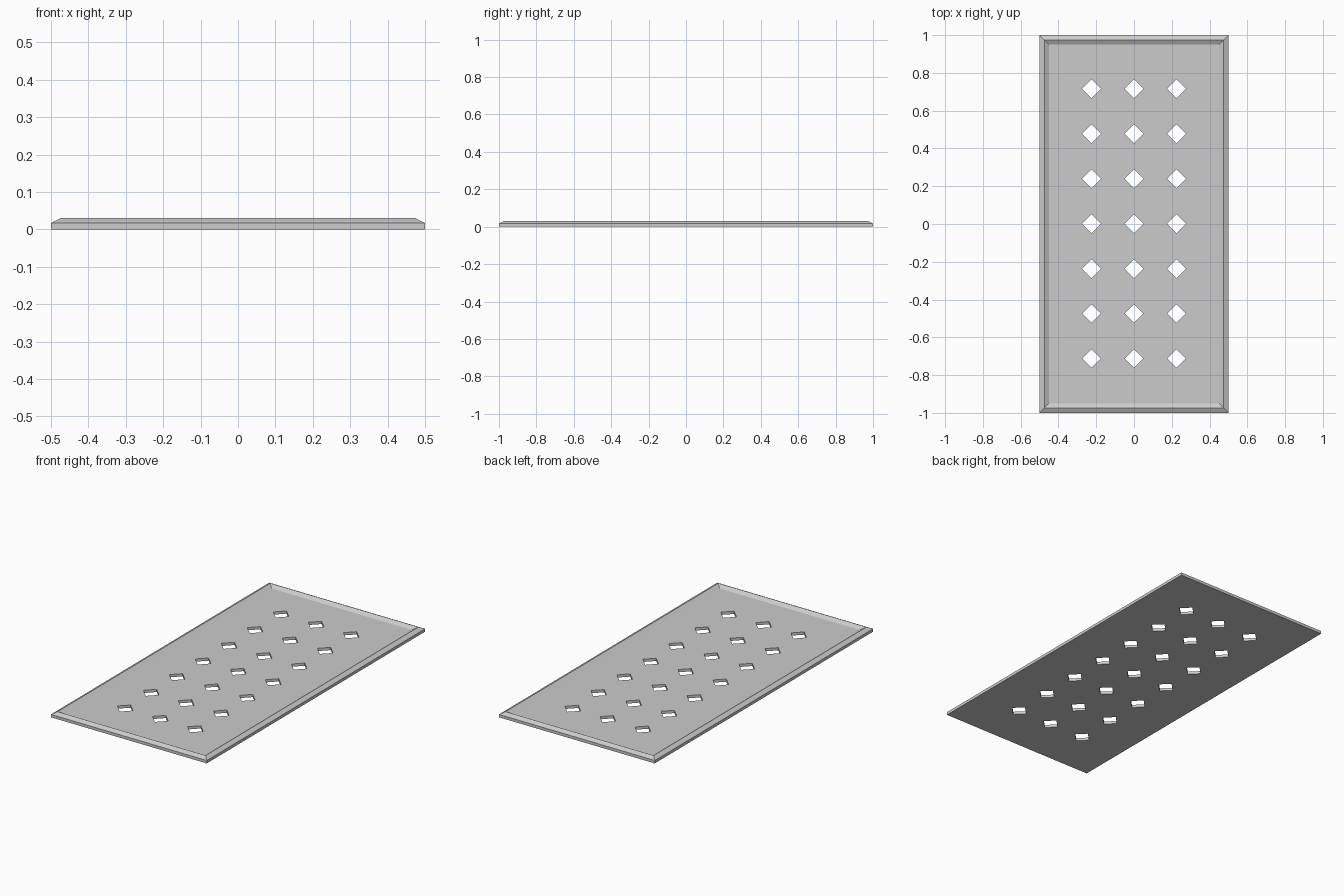
import bpy, bmesh
from math import pi

if "Cube" in bpy.data.objects:
    bpy.data.objects.remove(bpy.data.objects["Cube"])

ROWS, COLS = 7, 3
ROW_STEP, COL_STEP = 0.238, 0.225
HOLE_R = 0.05


def make_object(name, bm):
    bmesh.ops.recalc_face_normals(bm, faces=bm.faces)
    mesh = bpy.data.meshes.new(name)
    bm.to_mesh(mesh)
    bm.free()
    obj = bpy.data.objects.new(name, mesh)
    bpy.context.collection.objects.link(obj)
    return obj


# Tray: rectangular rings (inset, z) form the wall, chamfered rim and recessed floor
bm = bmesh.new()
rings = []
for inset, z in [(0, 0), (0, 0.017), (0.025, 0.03), (0.05, 0.016)]:
    x, y = 0.5 - inset, 1.0 - inset
    rings.append([bm.verts.new((sx * x, sy * y, z))
                  for sx, sy in ((-1, -1), (1, -1), (1, 1), (-1, 1))])
for a, b in zip(rings, rings[1:]):
    for i in range(4):
        j = (i + 1) % 4
        bm.faces.new((a[i], a[j], b[j], b[i]))
bm.faces.new(rings[0][::-1])
bm.faces.new(rings[-1])
tray = make_object("perforated_tray", bm)

# Diamond cutters: a grid of four-sided prisms
bm = bmesh.new()
for r in range(ROWS):
    for c in range(COLS):
        cx = (c - (COLS - 1) / 2) * COL_STEP
        cy = (r - (ROWS - 1) / 2) * ROW_STEP + 0.002
        pts = [(cx + HOLE_R, cy), (cx, cy + HOLE_R), (cx - HOLE_R, cy), (cx, cy - HOLE_R)]
        base = bm.faces.new([bm.verts.new((px, py, -0.05)) for px, py in pts])
        ext = bmesh.ops.extrude_face_region(bm, geom=[base])
        top = [v for v in ext["geom"] if isinstance(v, bmesh.types.BMVert)]
        bmesh.ops.translate(bm, verts=top, vec=(0, 0, 0.15))
cutter = make_object("diamond_hole_cutter", bm)
cutter.hide_render = True

# Punch the holes through the floor
mod = tray.modifiers.new("diamond_holes", 'BOOLEAN')
mod.operation = 'DIFFERENCE'
mod.solver = 'EXACT'
mod.object = cutter
bpy.context.view_layer.objects.active = tray
tray.select_set(True)
bpy.ops.object.modifier_apply(modifier=mod.name)
bpy.data.objects.remove(cutter)
bpy.ops.object.shade_smooth_by_angle(angle=pi / 9)
